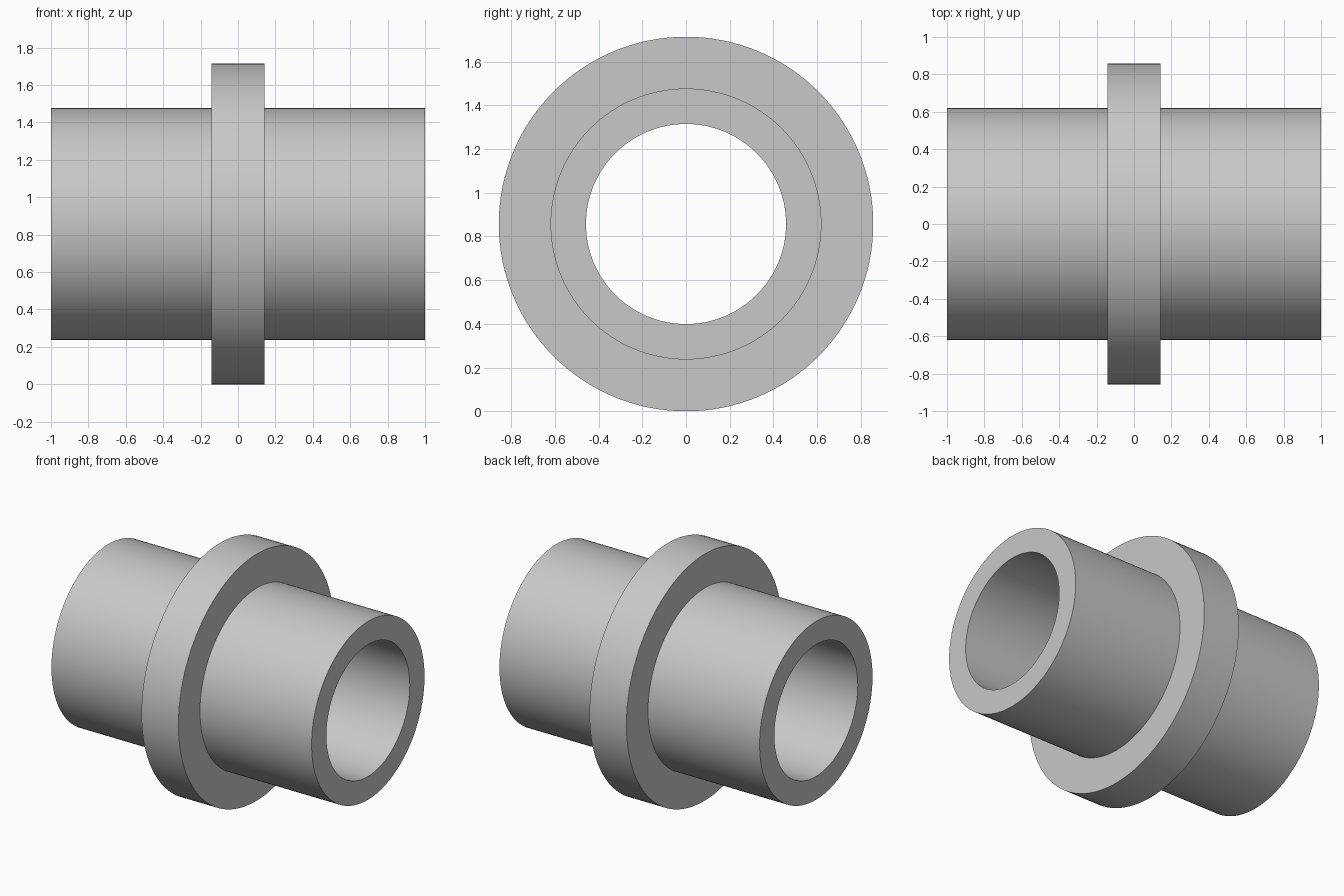
import bpy
import bmesh
from math import radians, tau
from mathutils import Matrix, Vector

cube = bpy.data.objects.get("Cube")
if cube:
    bpy.data.objects.remove(cube, do_unlink=True)

SEGMENTS = 128
HALF_LENGTH = 1.0
HALF_FLANGE = 0.142
FLANGE_R, TUBE_R, BORE_R = 0.857, 0.62, 0.458

grey = bpy.data.materials.new("light_grey")
grey.use_nodes = True
colour = (0.58, 0.58, 0.58, 1)
grey.diffuse_color = colour
grey.node_tree.nodes["Principled BSDF"].inputs["Base Color"].default_value = colour


def lathe(name, profile, material):
    """Revolve a closed (x, radius) profile around the x axis."""
    bm = bmesh.new()
    rings = []
    for i in range(SEGMENTS):
        turn = Matrix.Rotation(tau * i / SEGMENTS, 3, "X")
        rings.append([bm.verts.new(turn @ Vector((x, 0, r))) for x, r in profile])
    n = len(profile)
    for i, ring in enumerate(rings):
        after = rings[(i + 1) % SEGMENTS]
        for j in range(n):
            k = (j + 1) % n
            bm.faces.new((ring[j], ring[k], after[k], after[j]))
    bmesh.ops.recalc_face_normals(bm, faces=bm.faces)
    mesh = bpy.data.meshes.new(name)
    bm.to_mesh(mesh)
    bm.free()
    mesh.materials.append(material)
    obj = bpy.data.objects.new(name, mesh)
    bpy.context.collection.objects.link(obj)
    return obj


# Straight-bored tube with a central collar, as one solid; right half is mirrored
half = [(HALF_LENGTH, BORE_R), (HALF_LENGTH, TUBE_R),
        (HALF_FLANGE, TUBE_R), (HALF_FLANGE, FLANGE_R)]
profile = half + [(-x, r) for x, r in reversed(half)]
sleeve = lathe("flanged_sleeve", profile, grey)
sleeve.location.z = FLANGE_R

# Smooth round walls, crisp rims
bpy.ops.object.select_all(action="DESELECT")
sleeve.select_set(True)
bpy.context.view_layer.objects.active = sleeve
bpy.ops.object.shade_smooth_by_angle(angle=radians(30))
